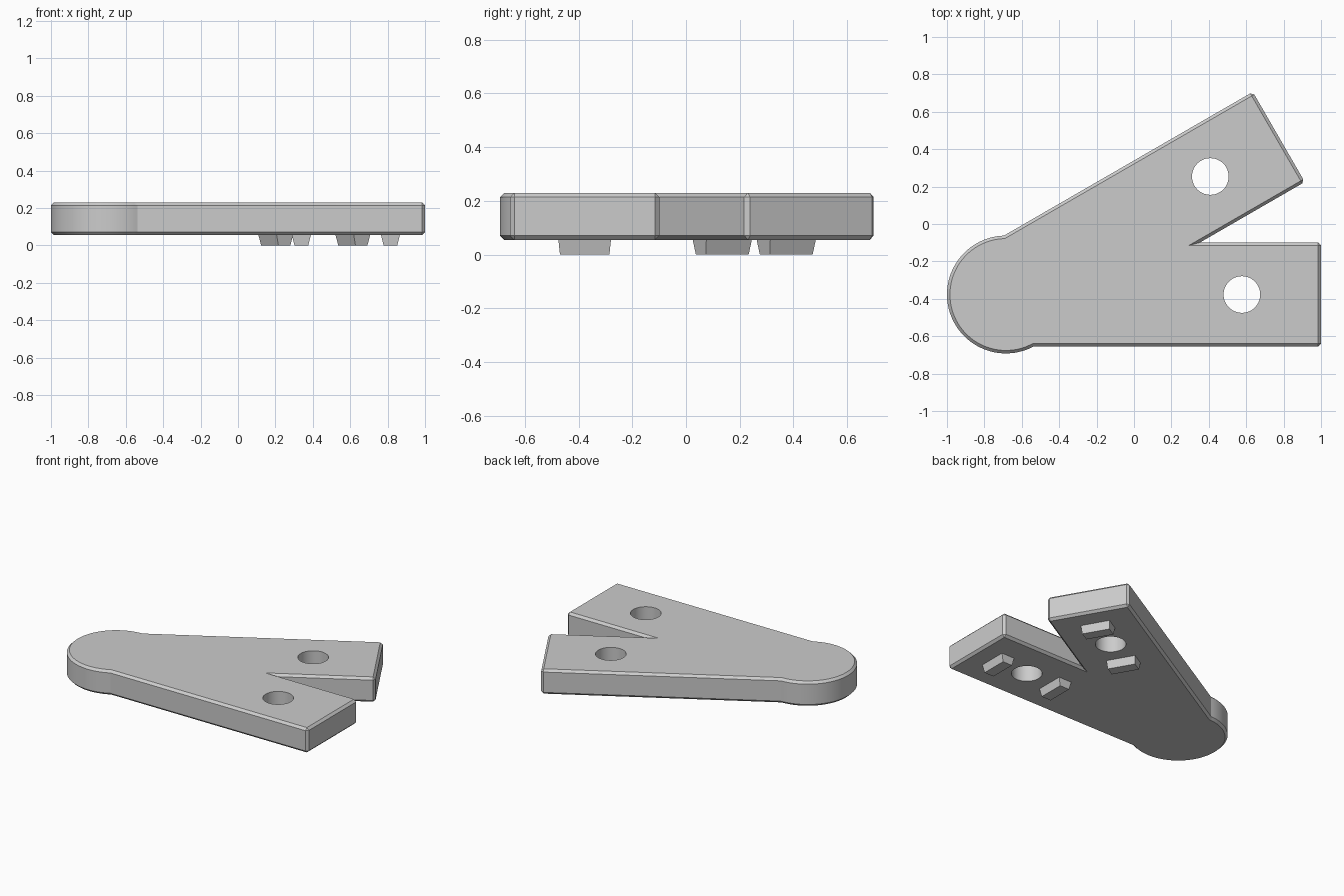
import bpy, bmesh, math
from mathutils import Matrix, Vector

cube = bpy.data.objects.get("Cube")
if cube:
    bpy.data.objects.remove(cube)

PIVOT = Vector((-0.685, -0.377, 0))     # centre of the round end
RADIUS, HALF, LENGTH = 0.315, 0.278, 1.685
BOTTOM, TOP, CHAMFER = 0.055, 0.23, 0.016
SPREAD = math.radians(30)
HOLE_AT, HOLE_R, LUG_GAP = 1.262, 0.098, 0.238

grey = bpy.data.materials.new("plain grey")
grey.use_nodes = True
grey.diffuse_color = (0.6, 0.6, 0.6, 1)
grey.node_tree.nodes["Principled BSDF"].inputs["Base Color"].default_value = (0.6, 0.6, 0.6, 1)


def finish(name, bm):
    bmesh.ops.recalc_face_normals(bm, faces=bm.faces[:])
    mesh = bpy.data.meshes.new(name)
    bm.to_mesh(mesh)
    bm.free()
    mesh.materials.append(grey)
    obj = bpy.data.objects.new(name, mesh)
    bpy.context.collection.objects.link(obj)
    return obj


def on_arm(angle, along, across=0, z=0):
    """Point given in an arm's own directions."""
    return PIVOT + Matrix.Rotation(angle, 3, 'Z') @ Vector((along, across, z))


# Forked plate: round end, then each arm's square end and the notch between
join = math.atan2(HALF, math.sqrt(RADIUS ** 2 - HALF ** 2))
start, end = SPREAD + join, 2 * math.pi - join
steps = 64
outline = [on_arm(start + (end - start) * i / steps, RADIUS) for i in range(steps + 1)]
corners = [on_arm(0, LENGTH, -HALF), on_arm(0, LENGTH, HALF),
           on_arm(SPREAD, LENGTH, -HALF), on_arm(SPREAD, LENGTH, HALF)]
notch = on_arm(0, HALF / math.tan(SPREAD / 2), HALF)
outline += corners[:2] + [notch] + corners[2:]

bm = bmesh.new()
base = bm.faces.new([bm.verts.new((p.x, p.y, BOTTOM)) for p in outline])
grown = bmesh.ops.extrude_face_region(bm, geom=[base], use_keep_orig=True)["geom"]
bmesh.ops.translate(bm, vec=(0, 0, TOP - BOTTOM),
                    verts=[v for v in grown if isinstance(v, bmesh.types.BMVert)])
bmesh.ops.recalc_face_normals(bm, faces=bm.faces[:])


def is_chamfered(edge):
    a, b = (v.co for v in edge.verts)
    if abs(a.z - b.z) < 1e-4:
        return True
    return any((a - c).xy.length < 1e-3 for c in corners)


bmesh.ops.bevel(bm, geom=[e for e in bm.edges if is_chamfered(e)], offset=CHAMFER,
                segments=1, affect='EDGES', clamp_overlap=False)
plate = finish("forked_plate", bm)

# Screw hole in each arm
for angle in (0, SPREAD):
    bm = bmesh.new()
    bmesh.ops.create_cone(bm, cap_ends=True, segments=48, radius1=HOLE_R, radius2=HOLE_R, depth=1,
                          matrix=Matrix.Translation(on_arm(angle, HOLE_AT)))
    cutter = finish("hole_cutter", bm)
    cutter.hide_render = True
    cut = plate.modifiers.new("hole", 'BOOLEAN')
    cut.operation, cut.solver, cut.object = 'DIFFERENCE', 'EXACT', cutter
    bpy.context.view_layer.objects.active = plate
    bpy.ops.object.modifier_apply(modifier=cut.name)
    bpy.data.objects.remove(cutter)

bpy.ops.object.select_all(action='DESELECT')
plate.select_set(True)
bpy.context.view_layer.objects.active = plate
bpy.ops.object.shade_smooth_by_angle(angle=math.radians(20))

# Tapered locating lugs under each arm, one on either side of the hole
for arm, angle in (("straight", 0), ("angled", SPREAD)):
    for place, side in (("inner", -1), ("outer", 1)):
        bm = bmesh.new()
        bmesh.ops.create_cube(bm, size=2)
        for v in bm.verts:
            low = v.co.z < 0
            along = HOLE_AT + side * LUG_GAP + v.co.x * (0.037 if low else 0.051)
            v.co = on_arm(angle, along, v.co.y * (0.092 if low else 0.098), 0 if low else BOTTOM + 0.002)
        finish(f"{arm}_arm_{place}_lug", bm)
